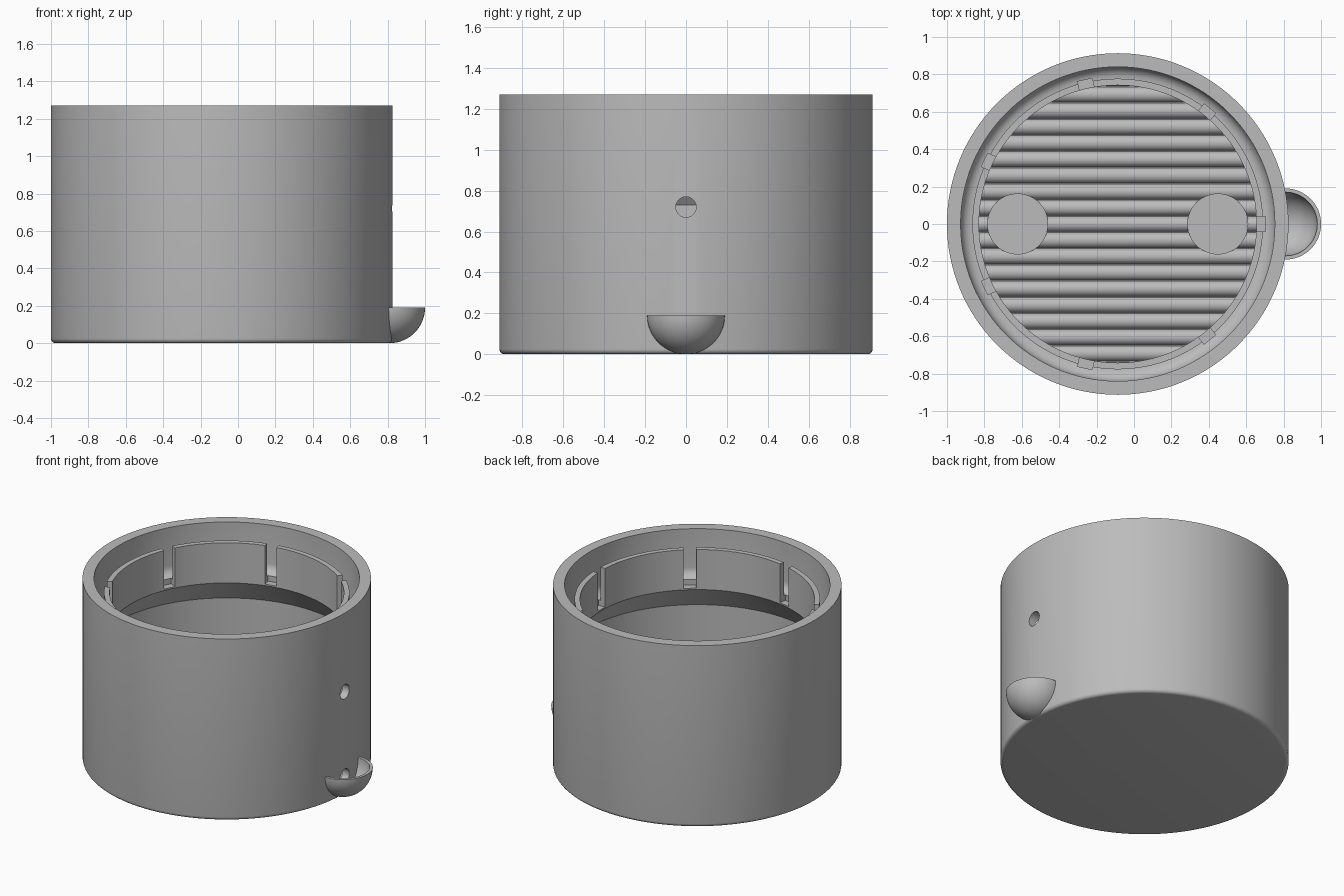
import bpy, bmesh, math
from mathutils import Matrix, Vector

if "Cube" in bpy.data.objects:
    bpy.data.objects.remove(bpy.data.objects["Cube"])

CX = -0.087      # axis of the round body
SLOTS = 7

grey = bpy.data.materials.new("plain_grey")
grey.use_nodes = True
colour = (0.5, 0.5, 0.5, 1)
grey.diffuse_color = colour
grey.node_tree.nodes["Principled BSDF"].inputs["Base Color"].default_value = colour


def make(name, bm, smooth=True):
    bmesh.ops.recalc_face_normals(bm, faces=bm.faces)
    mesh = bpy.data.meshes.new(name)
    bm.to_mesh(mesh)
    bm.free()
    mesh.materials.append(grey)
    obj = bpy.data.objects.new(name, mesh)
    bpy.context.collection.objects.link(obj)
    if smooth:
        shade(obj)
    return obj


def shade(obj):
    bpy.ops.object.select_all(action='DESELECT')
    obj.select_set(True)
    bpy.context.view_layer.objects.active = obj
    bpy.ops.object.shade_smooth_by_angle(angle=math.radians(30))


def lathe(profile, centre, steps):
    bm = bmesh.new()
    verts = [bm.verts.new((r, 0, z)) for r, z in profile]
    edges = [bm.edges.new(pair) for pair in zip(verts, verts[1:])]
    bmesh.ops.spin(bm, geom=verts + edges, cent=(0, 0, 0), axis=(0, 0, 1),
                   angle=math.tau, steps=steps)
    bmesh.ops.remove_doubles(bm, verts=bm.verts, dist=1e-4)
    bmesh.ops.translate(bm, verts=bm.verts, vec=centre)
    return bm


def arc(cx, cz, r, start, end, n):
    angles = [math.radians(start + (end - start) * i / n) for i in range(n + 1)]
    return [(cx + r * math.cos(a), cz + r * math.sin(a)) for a in angles]


def cut(obj, cutter):
    mod = obj.modifiers.new("cut", 'BOOLEAN')
    mod.operation = 'DIFFERENCE'
    mod.solver = 'EXACT'
    mod.object = cutter
    cutter.hide_render = True
    bpy.context.view_layer.objects.active = obj
    bpy.ops.object.modifier_apply(modifier=mod.name)
    bpy.data.objects.remove(cutter)


# Pot: outer wall, rim, gutter, inner collar, flared underside, reservoir
profile = [(0, 0)]
profile += arc(0.888, 0.025, 0.025, -90, 0, 5)
profile += [(0.913, 1.27), (0.84, 1.27)]
profile += arc(0.777, 1.0, 0.063, 0, -90, 6)
profile += [(0.777, 1.17), (0.742, 1.17), (0.742, 0.89),
            (0.86, 0.73), (0.86, 0.05), (0, 0.05)]
pot = make("pot_body", lathe(profile, (CX, 0, 0), 128), smooth=False)

# Evenly spaced slots through the collar
bm = bmesh.new()
for i in range(SLOTS):
    place = (Matrix.Translation((CX, 0, 0))
             @ Matrix.Rotation(math.tau * i / SLOTS, 4, 'Z')
             @ Matrix.Translation((0.745, 0, 1.06))
             @ Matrix.Diagonal((0.09, 0.08, 0.32, 1)))
    bmesh.ops.create_cube(bm, size=1, matrix=place)
cut(pot, make("slot_cutter", bm, smooth=False))

# Overflow hole and the feed hole behind the spout
bm = bmesh.new()
for z, r in ((0.72, 0.05), (0.13, 0.05)):
    place = Matrix.Translation((0.8, 0, z)) @ Matrix.Rotation(math.pi / 2, 4, 'Y')
    bmesh.ops.create_cone(bm, cap_ends=True, segments=32, radius1=r, radius2=r,
                          depth=0.3, matrix=place)
cut(pot, make("hole_cutter", bm, smooth=False))
shade(pot)

# Filling spout: half of a thin bowl set into the wall
bowl = arc(0, 0, 0.19, -90, 0, 16) + arc(0, 0, 0.17, 0, -90, 16)
bm = lathe(bowl, (0.81, 0, 0.19), 64)
bmesh.ops.bisect_plane(bm, geom=bm.verts[:] + bm.edges[:] + bm.faces[:],
                       plane_co=(0.79, 0, 0), plane_no=(-1, 0, 0), clear_outer=True)
make("filling_spout", bm)

# Rounded ribs across the floor
bm = bmesh.new()
pitch = 0.0865
for k in range(-9, 10):
    y = k * pitch
    half = math.sqrt(0.86 ** 2 - (abs(y) + pitch / 2) ** 2)
    section = [bm.verts.new((CX - half, y + v * 0.96, 0.045 + h * 0.9))
               for v, h in arc(0, 0, pitch / 2, 0, 180, 10)]
    face = bm.faces.new(section)
    moved = bmesh.ops.extrude_face_region(bm, geom=[face])["geom"]
    bmesh.ops.translate(bm, vec=Vector((2 * half, 0, 0)),
                        verts=[g for g in moved if isinstance(g, bmesh.types.BMVert)])
make("floor_ribs", bm)

# Two flat round pads standing on the floor
bm = bmesh.new()
for side in (-1, 1):
    bmesh.ops.create_cone(bm, cap_ends=True, segments=48, radius1=0.163, radius2=0.163,
                          depth=0.06,
                          matrix=Matrix.Translation((CX + side * 0.535, 0, 0.07)))
make("floor_pads", bm)
